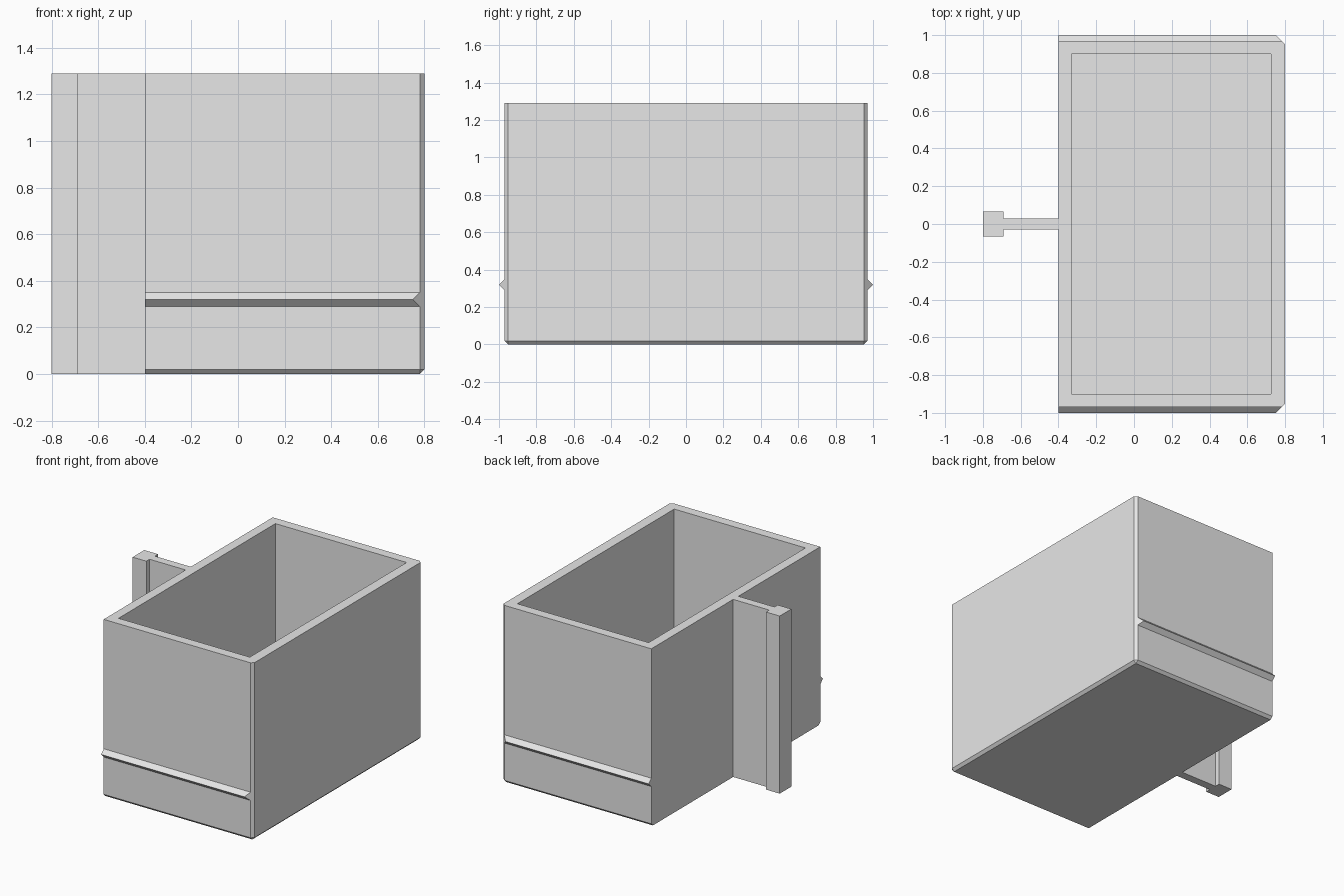
import bpy, bmesh
from mathutils import Vector

if "Cube" in bpy.data.objects:
    bpy.data.objects.remove(bpy.data.objects["Cube"], do_unlink=True)

HEIGHT = 1.29
BACK, FACE = -0.4, 0.8      # extent of the bin along x
SIDE = 0.97                 # half width of the bin
CHAMFER = 0.019

grey = bpy.data.materials.new("light grey plastic")
grey.use_nodes = True
grey.diffuse_color = (0.8, 0.8, 0.8, 1)
grey.node_tree.nodes["Principled BSDF"].inputs["Base Color"].default_value = (0.8, 0.8, 0.8, 1)


def finish(bm, name):
    bmesh.ops.recalc_face_normals(bm, faces=bm.faces)
    mesh = bpy.data.meshes.new(name)
    bm.to_mesh(mesh)
    bm.free()
    mesh.materials.append(grey)
    obj = bpy.data.objects.new(name, mesh)
    bpy.context.collection.objects.link(obj)
    return obj


def prism(points, direction):
    """Sweep a closed outline along a direction."""
    bm = bmesh.new()
    face = bm.faces.new([bm.verts.new(p) for p in points])
    swept = bmesh.ops.extrude_face_region(bm, geom=[face])["geom"]
    bmesh.ops.translate(bm, vec=direction,
                        verts=[g for g in swept if isinstance(g, bmesh.types.BMVert)])
    return bm


def box(x0, x1, half_y, z0, z1):
    outline = [(x0, -half_y, z0), (x1, -half_y, z0), (x1, half_y, z0), (x0, half_y, z0)]
    return prism(outline, (0, 0, z1 - z0))


# Bin body: chamfer the bottom edges and front uprights, leave the back edges sharp
bm = box(BACK, FACE, SIDE, 0, HEIGHT)
edges = []
for e in bm.edges:
    a, b = (v.co for v in e.verts)
    bottom = max(a.z, b.z) < 0.01
    at_back = max(a.x, b.x) < BACK + 0.01
    upright = abs(a.z - b.z) > 0.1
    if not at_back and (bottom or upright):
        edges.append(e)
bmesh.ops.bevel(bm, geom=edges, offset=CHAMFER, segments=1, affect='EDGES')
body = finish(bm, "bin_body")

# Hollow out the inside
cutter = finish(box(-0.33, 0.725, 0.9, 0.075, HEIGHT + 0.2), "cavity_cutter")
cutter.hide_render = True
mod = body.modifiers.new("cavity", 'BOOLEAN')
mod.operation = 'DIFFERENCE'
mod.solver = 'EXACT'
mod.object = cutter
bpy.context.view_layer.objects.active = body
bpy.ops.object.modifier_apply(modifier=mod.name)
bpy.data.objects.remove(cutter, do_unlink=True)

# Side runners: triangular ridges, cut along the front corner chamfer
for name, s in (("left_runner", 1), ("right_runner", -1)):
    outline = [(BACK, s * SIDE, 0.29), (BACK, s, 0.32), (BACK, s * SIDE, 0.35)]
    bm = prism(outline, (FACE - BACK, 0, 0))
    cut = bmesh.ops.bisect_plane(bm, geom=bm.verts[:] + bm.edges[:] + bm.faces[:],
                                 plane_co=Vector((FACE - CHAMFER, s * SIDE, 0)),
                                 plane_no=Vector((1, s, 0)), clear_outer=True)
    rim = [g for g in cut["geom_cut"] if isinstance(g, bmesh.types.BMEdge)]
    bmesh.ops.holes_fill(bm, edges=rim)
    finish(bm, name)

# T-shaped handle running the full height behind the bin
half = [(BACK, 0.03), (-0.69, 0.03), (-0.69, 0.067), (-0.8, 0.067)]
outline = half + [(x, -y) for x, y in reversed(half)]
finish(prism([(x, y, 0) for x, y in outline], (0, 0, HEIGHT)), "handle")
